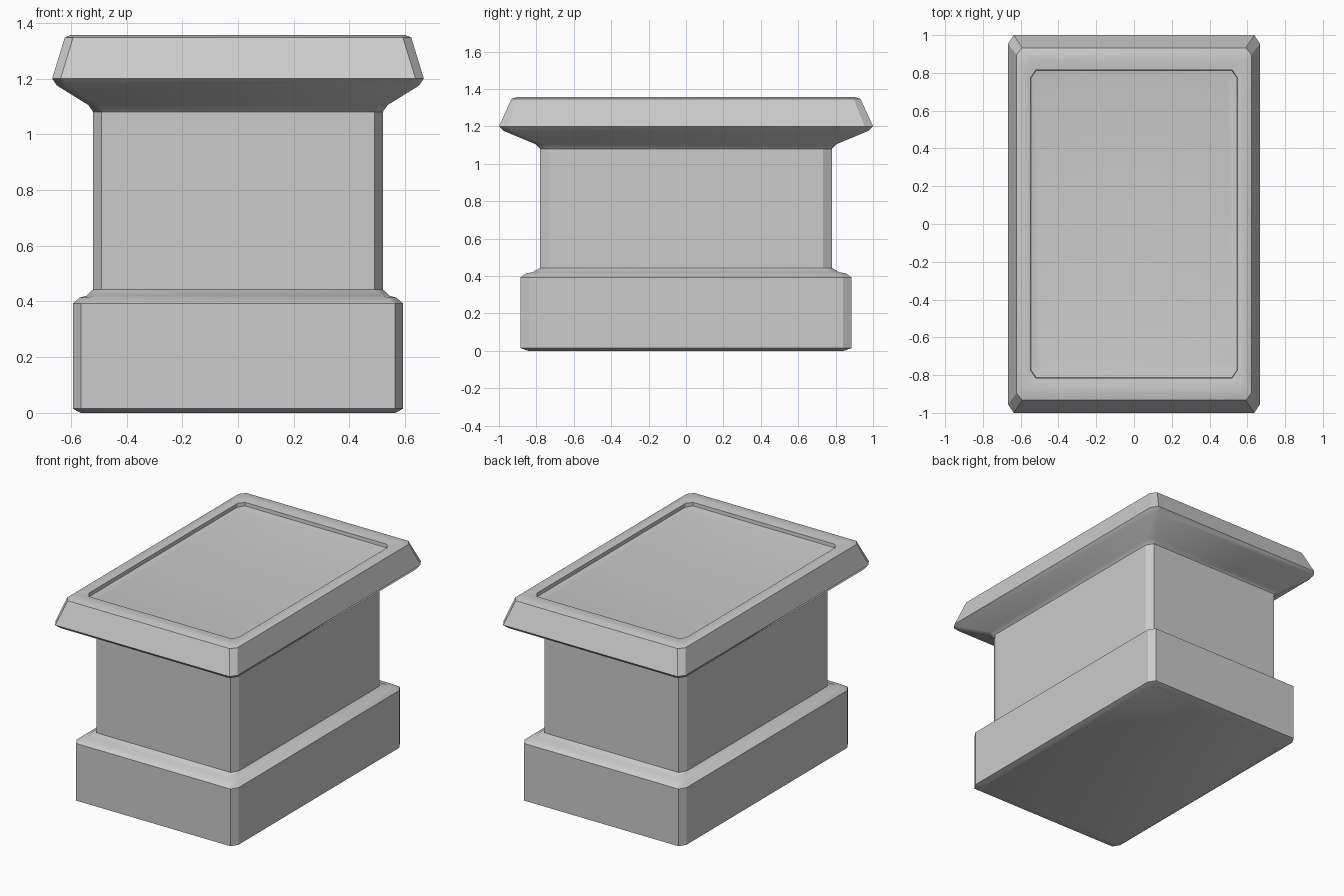
import bpy, bmesh, math

if "Cube" in bpy.data.objects:
    bpy.data.objects.remove(bpy.data.objects["Cube"])


def ring(bm, hx, hy, z, cx, cy):
    """Rectangle with cut corners, as eight vertices."""
    pts = [(hx, hy - cy), (hx - cx, hy), (cx - hx, hy), (-hx, hy - cy),
           (-hx, cy - hy), (cx - hx, -hy), (hx - cx, -hy), (hx, cy - hy)]
    return [bm.verts.new((x, y, z)) for x, y in pts]


def loft(name, sections, cap_bottom=False, cap_top=False):
    """Skin a stack of cut-corner rectangles from bottom to top."""
    bm = bmesh.new()
    rings = [ring(bm, *s) for s in sections]
    for a, b in zip(rings, rings[1:]):
        for i in range(8):
            j = (i + 1) % 8
            bm.faces.new((a[i], a[j], b[j], b[i]))
    if cap_bottom:
        bm.faces.new(rings[0][::-1])
    if cap_top:
        bm.faces.new(rings[-1])
    mesh = bpy.data.meshes.new(name)
    bm.to_mesh(mesh)
    bm.free()
    obj = bpy.data.objects.new(name, mesh)
    bpy.context.collection.objects.link(obj)
    bpy.ops.object.select_all(action='DESELECT')
    obj.select_set(True)
    bpy.context.view_layer.objects.active = obj
    bpy.ops.object.shade_smooth_by_angle(angle=math.radians(30))
    return obj


# sections: half width x, half depth y, z, corner cut x, corner cut y

# Plinth with a small under-bevel and a moulded shoulder
loft("plinth", [
    (0.565, 0.845, 0.0, 0.028, 0.045),
    (0.592, 0.885, 0.015, 0.028, 0.045),
    (0.592, 0.885, 0.393, 0.028, 0.045),
    (0.568, 0.855, 0.414, 0.028, 0.045),
    (0.545, 0.82, 0.42, 0.029, 0.046),
    (0.52, 0.78, 0.443, 0.03, 0.047),
], cap_bottom=True)

# Plain shaft
loft("shaft", [
    (0.52, 0.78, 0.443, 0.03, 0.047),
    (0.52, 0.78, 1.08, 0.03, 0.047),
])

# Flared cap with sloping sides, rounded rim and recessed top panel
loft("cap", [
    (0.52, 0.78, 1.08, 0.03, 0.047),
    (0.537, 0.805, 1.105, 0.03, 0.047),
    (0.65, 0.973, 1.175, 0.03, 0.045),
    (0.667, 1.0, 1.20, 0.03, 0.045),
    (0.622, 0.933, 1.347, 0.03, 0.037),
    (0.60, 0.90, 1.357, 0.03, 0.037),
    (0.575, 0.862, 1.357, 0.028, 0.037),
    (0.547, 0.815, 1.35, 0.027, 0.04),
    (0.545, 0.813, 1.327, 0.027, 0.04),
    (0.52, 0.775, 1.32, 0.027, 0.04),
], cap_top=True)
